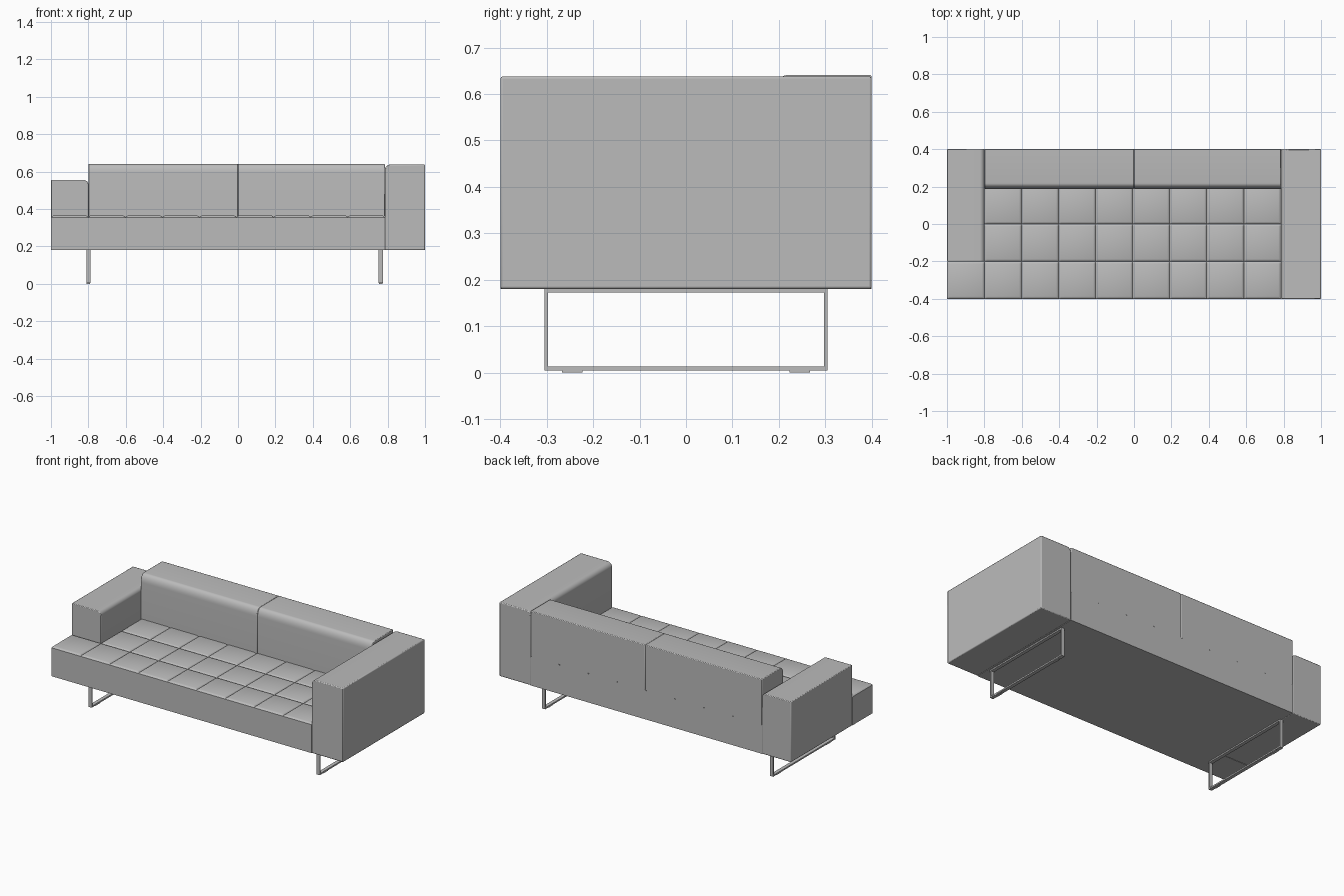
import bpy, bmesh, math

if "Cube" in bpy.data.objects:
    bpy.data.objects.remove(bpy.data.objects["Cube"], do_unlink=True)


def material(name, value):
    m = bpy.data.materials.new(name)
    m.use_nodes = True
    colour = (value, value, value, 1)
    m.diffuse_color = colour
    m.node_tree.nodes["Principled BSDF"].inputs["Base Color"].default_value = colour
    return m


GREY = material("grey upholstery", 0.5)
BASE_Z, SEAT_Z = 0.18, 0.365
LEFT_X, ARM_X = -0.8, 0.785


def finish(bm, name):
    bmesh.ops.recalc_face_normals(bm, faces=bm.faces)
    me = bpy.data.meshes.new(name)
    bm.to_mesh(me)
    bm.free()
    ob = bpy.data.objects.new(name, me)
    bpy.context.collection.objects.link(ob)
    me.materials.append(GREY)
    bpy.ops.object.select_all(action="DESELECT")
    ob.select_set(True)
    bpy.context.view_layer.objects.active = ob
    bpy.ops.object.shade_smooth_by_angle(angle=math.radians(35))
    return ob


def bevel(ob, width, segments=2):
    mod = ob.modifiers.new("soft edges", "BEVEL")
    mod.width, mod.segments = width, segments
    mod.limit_method = "ANGLE"
    mod.angle_limit = math.radians(40)


def prism(name, profile, axis, start, end, soft):
    """Extrude a closed profile along x (profile in y, z) or y (profile in x, z)."""
    bm = bmesh.new()
    place = (lambda p, t: (t, *p)) if axis == "x" else (lambda p, t: (p[0], t, p[1]))
    face = bm.faces.new([bm.verts.new(place(p, start)) for p in profile])
    new = bmesh.ops.extrude_face_region(bm, geom=[face])["geom"]
    shift = (end - start, 0, 0) if axis == "x" else (0, end - start, 0)
    bmesh.ops.translate(bm, vec=shift,
                        verts=[g for g in new if isinstance(g, bmesh.types.BMVert)])
    ob = finish(bm, name)
    if soft:
        bevel(ob, soft)
    return ob


def rounded(near, far, bottom, top, ru, rv):
    """Rectangle profile whose top corner on the near side is an elliptical arc."""
    side = 1 if far > near else -1
    arc = [(near + side * ru * (1 - math.cos(a)), top - rv * (1 - math.sin(a)))
           for a in (i * math.pi / 16 for i in range(9))]
    return [(near, bottom)] + arc + [(far, top), (far, bottom)]


def box(bm, x0, x1, y0, y1, z0, z1):
    vs = bmesh.ops.create_cube(bm, size=1)["verts"]
    bmesh.ops.scale(bm, vec=(x1 - x0, y1 - y0, z1 - z0), verts=vs)
    bmesh.ops.translate(bm, vec=((x0 + x1) / 2, (y0 + y1) / 2, (z0 + z1) / 2), verts=vs)


# Seat: one block with a stitched grid of grooves on top, notched for the low arm
step = (ARM_X - LEFT_X) / 8
seams_x = [-1] + [LEFT_X + step * i for i in range(9)]
seams_y = [-0.4, -0.2, 0.0, 0.2]


def stations(seams, last):
    pts = set()
    for s in seams:
        pts.update((s - 0.012, s - 0.005, s, s + 0.005, s + 0.012))
    return sorted({round(min(max(p, seams[0]), last), 4) for p in pts} | {last})


def drop(value, seams):
    d = min(abs(value - s) for s in seams)
    return 0.009 if d < 0.002 else 0.003 if d < 0.007 else 0


xs, ys = stations(seams_x, ARM_X), stations(seams_y, 0.4)
bm = bmesh.new()
grid = [[bm.verts.new((x, y, SEAT_Z - max(drop(x, seams_x), drop(y, seams_y))))
         for y in ys] for x in xs]
for i in range(len(xs) - 1):
    for j in range(len(ys) - 1):
        under_arm = xs[i] > LEFT_X - 0.001 or ys[j + 1] < -0.199
        if under_arm:
            bm.faces.new((grid[i][j], grid[i + 1][j], grid[i + 1][j + 1], grid[i][j + 1]))
bmesh.ops.delete(bm, geom=[v for v in bm.verts if not v.link_faces], context="VERTS")
rim = [e for e in bm.edges if e.is_boundary]
new = bmesh.ops.extrude_edge_only(bm, edges=rim)["geom"]
for v in (g for g in new if isinstance(g, bmesh.types.BMVert)):
    v.co.z = BASE_Z
bottom = [g for g in new if isinstance(g, bmesh.types.BMEdge)]
bmesh.ops.contextual_create(bm, geom=bottom)
finish(bm, "seat")

# Arms: each has a rounded inner top edge
prism("low_right_arm", rounded(LEFT_X, -1, BASE_Z, 0.555, 0.025, 0.025), "y", -0.2, 0.4, 0.004)
prism("tall_left_arm", rounded(ARM_X, 1, BASE_Z, 0.638, 0.03, 0.03), "y", -0.4, 0.4, 0.005)

# Back cushions
back = rounded(0.188, 0.4, SEAT_Z - 0.006, 0.641, 0.03, 0.05)
for name, x0, x1 in (("right", LEFT_X, 0), ("left", 0, ARM_X)):
    prism(name + "_back_cushion", back, "x", x0, x1, 0.004)

# Sled legs: rectangular loops with small floor pads
for name, x in (("right_leg_frame", -0.8), ("left_leg_frame", 0.763)):
    bm = bmesh.new()
    x0, x1 = x - 0.011, x + 0.011
    for z in (0.004, 0.172):
        box(bm, x0, x1, -0.305, 0.305, z, z + 0.009)
    for s in (-1, 1):
        box(bm, x0, x1, s * 0.301 - 0.004, s * 0.301 + 0.004, 0.013, 0.172)
        box(bm, x0 + 0.002, x1 - 0.002, s * 0.245 - 0.022, s * 0.245 + 0.022, 0, 0.004)
    finish(bm, name)
